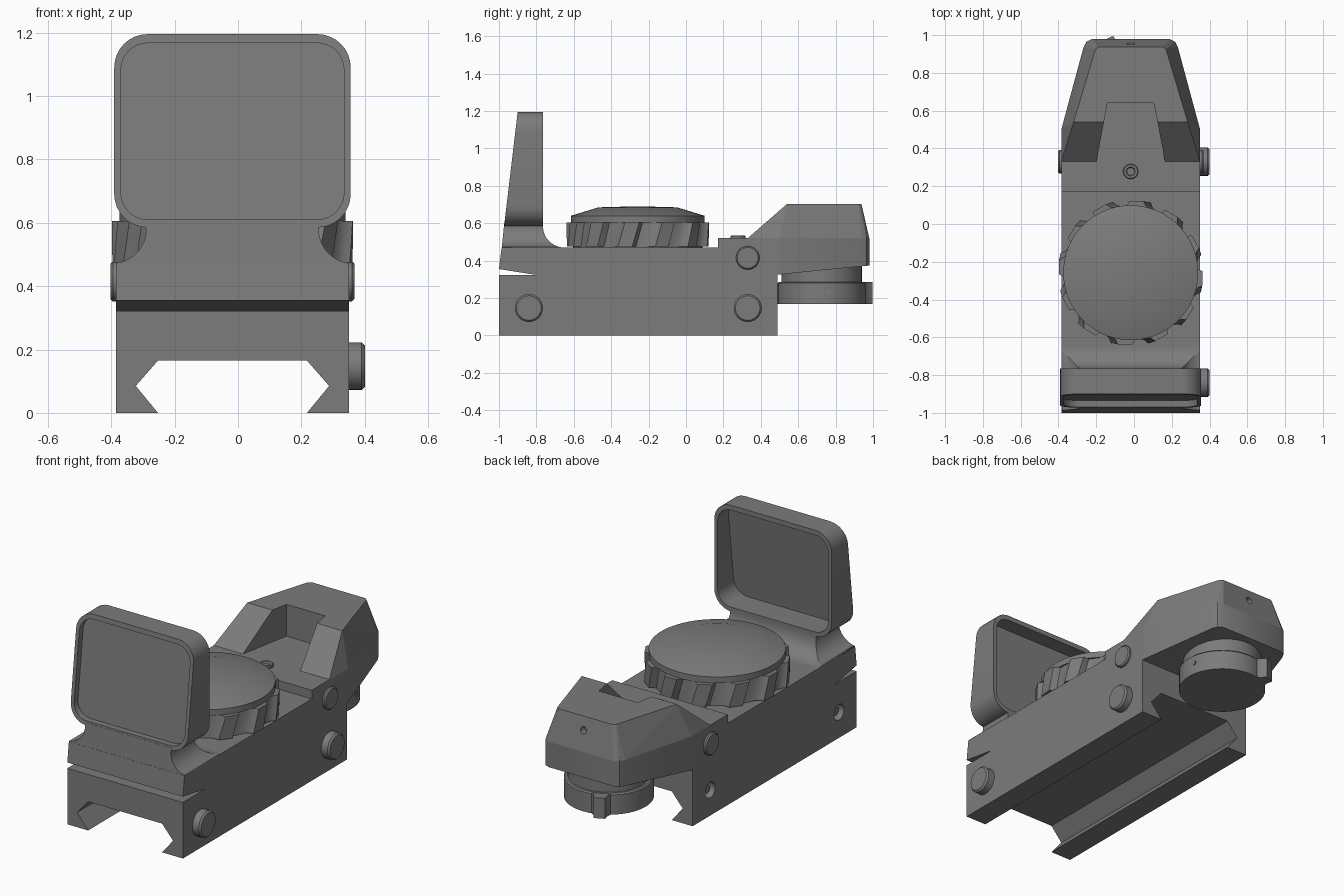
import bpy, bmesh, math
from mathutils import Vector

cube = bpy.data.objects.get("Cube")
if cube:
    bpy.data.objects.remove(cube, do_unlink=True)

CX = -0.0175   # middle of the body across x
HW = 0.3675    # half the body width

grey = bpy.data.materials.new("matte_grey")
grey.use_nodes = True
grey.diffuse_color = (0.2, 0.2, 0.2, 1)
grey.node_tree.nodes["Principled BSDF"].inputs["Base Color"].default_value = (0.2, 0.2, 0.2, 1)


def finish(name, bm, smooth=True):
    bmesh.ops.remove_doubles(bm, verts=bm.verts, dist=1e-5)
    bmesh.ops.recalc_face_normals(bm, faces=bm.faces)
    mesh = bpy.data.meshes.new(name)
    bm.to_mesh(mesh)
    bm.free()
    mesh.materials.append(grey)
    obj = bpy.data.objects.new(name, mesh)
    bpy.context.collection.objects.link(obj)
    if smooth:
        bpy.ops.object.select_all(action='DESELECT')
        obj.select_set(True)
        bpy.context.view_layer.objects.active = obj
        bpy.ops.object.shade_smooth_by_angle(angle=math.radians(30))
    return obj


def loft(name, loops, closed=False, smooth=True):
    """Skin a row of matching loops; cap the ends or join last to first."""
    bm = bmesh.new()
    rings = [[bm.verts.new(p) for p in loop] for loop in loops]
    pairs = list(zip(rings, rings[1:]))
    if closed:
        pairs.append((rings[-1], rings[0]))
    else:
        bm.faces.new(rings[0])
        bm.faces.new(rings[-1])
    n = len(rings[0])
    for a, b in pairs:
        for i in range(n):
            j = (i + 1) % n
            bm.faces.new((a[i], a[j], b[j], b[i]))
    return finish(name, bm, smooth)


def side_prism(name, yz, x0, x1):
    return loft(name, [[(x, y, z) for y, z in yz] for x in (x0, x1)])


def front_prism(name, xz, y0, y1):
    return loft(name, [[(x, y, z) for x, z in xz] for y in (y0, y1)])


def turned(name, profile, centre, axis='Z', n=48):
    """Round part from (radius, height) pairs along an axis."""
    def place(r, h, a):
        u, v = r * math.cos(a), r * math.sin(a)
        offset = {'Z': (u, v, h), 'X': (h, u, v), 'Y': (u, h, v)}[axis]
        return Vector(centre) + Vector(offset)
    return loft(name, [[place(r, h, 2 * math.pi * i / n) for i in range(n)]
                       for r, h in profile])


def cut(obj, *cutters):
    for c in cutters:
        mod = obj.modifiers.new("cut", 'BOOLEAN')
        mod.operation = 'DIFFERENCE'
        mod.solver = 'EXACT'
        mod.object = c
        c.hide_render = True
        c.hide_set(True)
        c.display_type = 'WIRE'


def arc(cu, cv, r, start, end, n=10):
    return [(cu + r * math.cos(math.radians(start + (end - start) * i / n)),
             cv + r * math.sin(math.radians(start + (end - start) * i / n)))
            for i in range(n + 1)]


# Mounting base with dovetail channel
half = [(0.235, 0.165), (0.305, 0.085), (0.235, 0), (HW, 0), (HW, 0.322)]
base = front_prism("mount_base", [(CX + x, z) for x, z in half]
                   + [(CX - x, z) for x, z in reversed(half)], -1, 0.49)

# Upper body, with a thin wedge-shaped slit left open at the front
side_prism("upper_body", [(-1, 0.355), (-0.79, 0.322), (0.49, 0.322), (0.49, 0.52),
                          (0.17, 0.52), (0.17, 0.47), (-0.986, 0.47)], CX - HW, CX + HW)

# Clamp bolts, their recessed ends, and pivot caps on both sides
for label, y in (("front", -0.84), ("rear", 0.33)):
    turned(label + "_clamp_bolt", [(0.075, -0.02), (0.075, 0.04), (0.066, 0.05)],
           (CX + HW, y, 0.147), 'X', 24)
    hole = turned(label + "_bolt_hole_cutter", [(0.045, -0.04), (0.045, 0.05)],
                  (CX - HW, y, 0.147), 'X', 24)
    cut(base, hole)
    turned(label + "_bolt_end", [(0.025, 0.02), (0.025, 0.06)], (CX - HW, y, 0.147), 'X', 16)
for label, s in (("left", 1), ("right", -1)):
    turned(label + "_pivot_cap", [(0.063, -s * 0.02), (0.063, s * 0.01), (0.056, s * 0.017)],
           (CX + s * HW, 0.33, 0.415), 'X', 24)

# Neck under the lens frame, scooped at the back and both sides
neck = side_prism("frame_neck", [(-0.986, 0.46), (-0.972, 0.6), (-0.765, 0.6)]
                  + arc(-0.65, 0.585, 0.115, 180, 270) + [(-0.65, 0.46)], CX - HW, CX + HW)
for label, s in (("left", 1), ("right", -1)):
    cut(neck, turned(label + "_scoop_cutter", [(0.108, -1.1), (0.108, -0.5)],
                     (CX + s * 0.38, 0, 0.58), 'Y'))


# Lens frame with sloped front, and the pane inside it
def front_y(z):
    return -0.9 - (1.195 - z) * 0.119


def rounded_rect(hw, z0, z1, r):
    corners = ((hw - r, z1 - r, 0), (r - hw, z1 - r, 90), (r - hw, z0 + r, 180), (hw - r, z0 + r, 270))
    return [p for u, v, a in corners for p in arc(u, v, r, a, a + 90, 8)]


outer = [(CX + x, z) for x, z in rounded_rect(0.373, 0.585, 1.195, 0.105)]
inner = [(CX + x, z) for x, z in rounded_rect(0.352, 0.61, 1.167, 0.085)]
loft("lens_frame", [[(x, front_y(z), z) for x, z in outer],
                    [(x, -0.765, z) for x, z in outer],
                    [(x, -0.765, z) for x, z in inner],
                    [(x, front_y(z), z) for x, z in inner]], closed=True)
loft("lens_pane", [[(x, front_y(z) + d, z) for x, z in inner] for d in (0.035, 0.05)])

# Large turret: domed cap and skewed grip lobes
turret = (CX, -0.258, 0)
turned("turret_cap", [(0.345, 0.465), (0.345, 0.605), (0.357, 0.605), (0.357, 0.64),
                      (0.21, 0.685), (0.03, 0.69)], turret, n=72)
LOBES = 12
tooth = ((0, 0.345), (0.25, 0.35), (0.4, 0.366), (0.47, 0.385), (0.85, 0.38), (0.95, 0.345))


def lobe_ring(z, twist):
    ring = []
    for k in range(LOBES):
        for f, r in tooth:
            a = 2 * math.pi * (k + f) / LOBES + twist
            ring.append((turret[0] + r * math.cos(a), turret[1] + r * math.sin(a), z))
    return ring


loft("turret_grip", [lobe_ring(0.475 + 0.0325 * i, 0.025 * i) for i in range(5)])

# Rear overhang, tapered in plan and sloped underneath
side_edge = [(HW, 0.5), (0.25, 0.935), (0.235, 0.965), (0.205, 0.98)]
plan = [(HW, 0.48)] + side_edge
plan = [(CX + x, y) for x, y in plan] + [(CX - x, y) for x, y in reversed(plan)]
loft("rear_overhang", [[(x, y, 0.325 + (y - 0.49) * 0.1) for x, y in plan],
                       [(x, y, 0.52) for x, y in plan]])

# Faceted emitter hood with an open pocket in front
bm = bmesh.new()
for s in (1, -1):
    for x, y in [(HW, 0.33)] + side_edge:
        bm.verts.new((CX + s * x, y, 0.52))
    for x, y in ((0.302, 0.54), (0.187, 0.925), (0.17, 0.938)):
        bm.verts.new((CX + s * x, y, 0.703))
bmesh.ops.convex_hull(bm, input=bm.verts)
bmesh.ops.dissolve_limit(bm, angle_limit=0.01, verts=bm.verts, edges=bm.edges)
hood = finish("emitter_hood", bm, smooth=False)
pocket = [(CX - 0.187, 0.3), (CX - 0.18, 0.34), (CX - 0.123, 0.64),
          (CX + 0.123, 0.64), (CX + 0.18, 0.34), (CX + 0.187, 0.3)]
pocket_cutter = loft("pocket_cutter", [[(x, y, z) for x, y in pocket] for z in (0.5, 0.8)])
screw_cutter = turned("hood_hole_cutter", [(0.02, -0.03), (0.02, 0.1)], (CX, 0.95, 0.63), 'Y', 16)
cut(hood, pocket_cutter, screw_cutter)

# Small adjuster screw with a sunken centre
turned("adjuster_screw", [(0.04, 0.51), (0.04, 0.532), (0.036, 0.535), (0.024, 0.535),
                          (0.02, 0.524)], (CX, 0.278, 0), n=24)

# Dial below the overhang, with neck, finger tab and set screw
dial = (CX, 0.725, 0)
turned("dial_neck", [(0.215, 0.27), (0.215, 0.38)], dial)
turned("dial", [(0.235, 0.167), (0.235, 0.28), (0.228, 0.287)], dial)
turn = math.radians(115)
out = Vector((math.cos(turn), math.sin(turn), 0))
across = Vector((-out.y, out.x, 0))
tab = [(0.2, -0.05), (0.232, -0.05), (0.25, -0.036), (0.285, -0.03),
       (0.285, 0.03), (0.25, 0.036), (0.232, 0.05), (0.2, 0.05)]
loft("dial_tab", [[Vector((dial[0], dial[1], z)) + out * u + across * v for u, v in tab]
                  for z in (0.167, 0.285)])
turned("dial_set_screw", [(0.013, 0.2), (0.013, 0.236)], (CX, 0.765, 0.235), 'X', 12)
